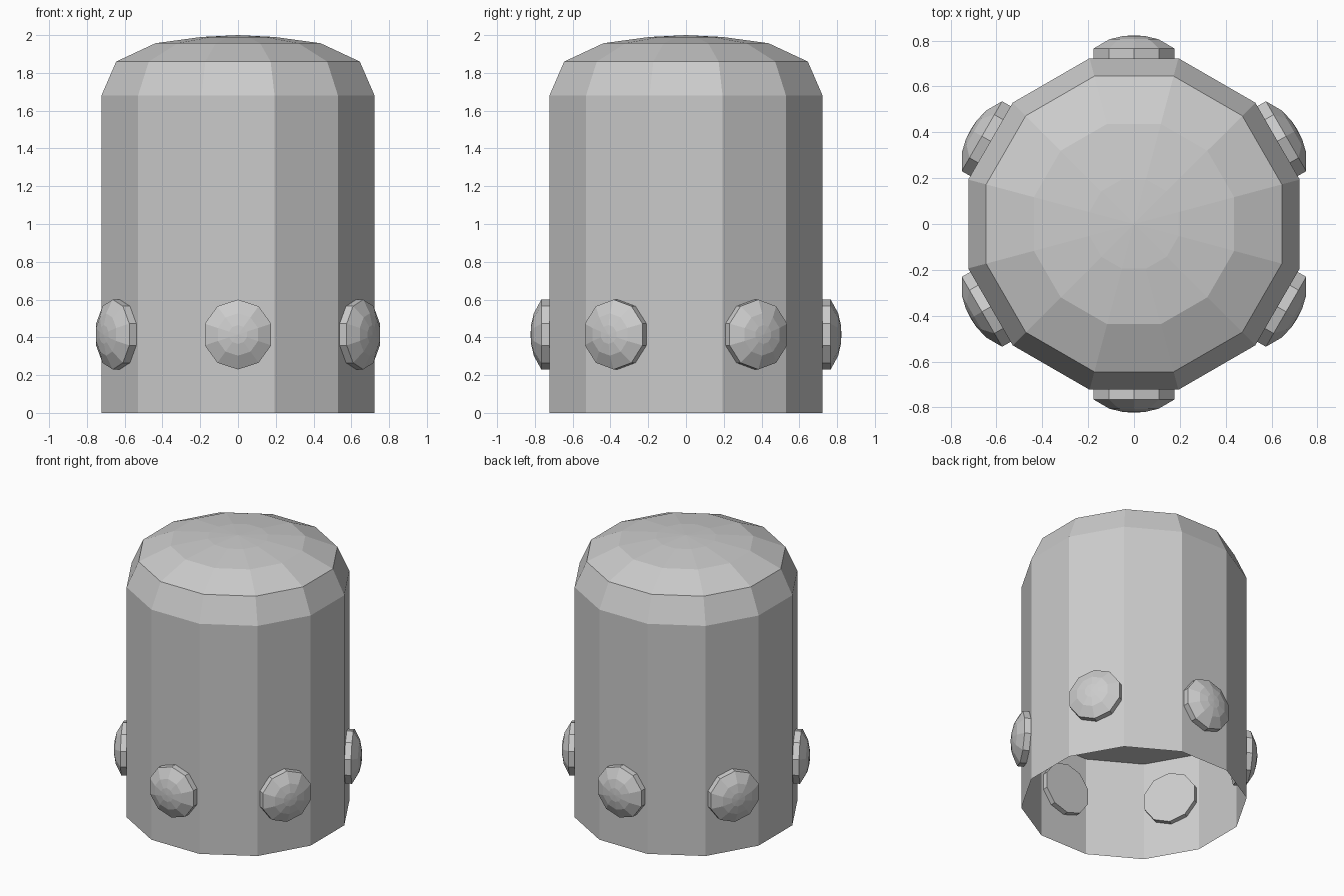
import bpy, bmesh
from math import cos, sin, pi, radians
from mathutils import Matrix

cube = bpy.data.objects.get("Cube")
if cube:
    bpy.data.objects.remove(cube, do_unlink=True)

grey = bpy.data.materials.new("plain_grey")
grey.use_nodes = True
colour = (0.6, 0.6, 0.6, 1)
grey.diffuse_color = colour
grey.node_tree.nodes["Principled BSDF"].inputs["Base Color"].default_value = colour


def lathe(name, profile, sides, start, matrix=Matrix()):
    """Turn (radius, height) points around z into flat facets; radius 0 makes a tip."""
    bm = bmesh.new()
    rings = []
    for r, h in profile:
        if r == 0:
            rings.append([bm.verts.new((0, 0, h))] * sides)
        else:
            angles = [start + 2 * pi * i / sides for i in range(sides)]
            rings.append([bm.verts.new((r * cos(a), r * sin(a), h)) for a in angles])
    for low, high in zip(rings, rings[1:]):
        for i in range(sides):
            j = (i + 1) % sides
            corners = [low[i], low[j], high[j], high[i]]
            bm.faces.new(list(dict.fromkeys(corners)))
    bm.transform(matrix)
    mesh = bpy.data.meshes.new(name)
    bm.to_mesh(mesh)
    bm.free()
    mesh.materials.append(grey)
    obj = bpy.data.objects.new(name, mesh)
    bpy.context.collection.objects.link(obj)
    return obj


# Twelve-sided shell, open at the bottom, with a shallow faceted dome
SIDES = 12
flat = cos(pi / SIDES)          # turns flat-to-centre distances into corner radii
shell = [(0.723, 0), (0.723, 1.68), (0.645, 1.86), (0.437, 1.957), (0.195, 1.99), (0, 2)]
lathe("body_shell", [(r / flat, z) for r, z in shell], SIDES, pi / SIDES)

# Inner ceiling facing down into the hollow base
ceiling = lathe("inner_ceiling", [(0.722 / flat, 0.725), (0, 0.725)], SIDES, pi / SIDES)
ceiling.data.flip_normals()

# Six domed studs through the wall, on every other flat side
stud = [(0, 0.685), (0.185, 0.685), (0.185, 0.766), (0.112, 0.806), (0.05, 0.82), (0, 0.823)]
for k in range(6):
    turn = Matrix.Rotation(radians(30 + 60 * k), 4, "Z") @ Matrix.Rotation(pi / 2, 4, "Y")
    place = Matrix.Translation((0, 0, 0.415)) @ turn
    lathe(f"stud_{k + 1}", stud, 10, 0, place)
